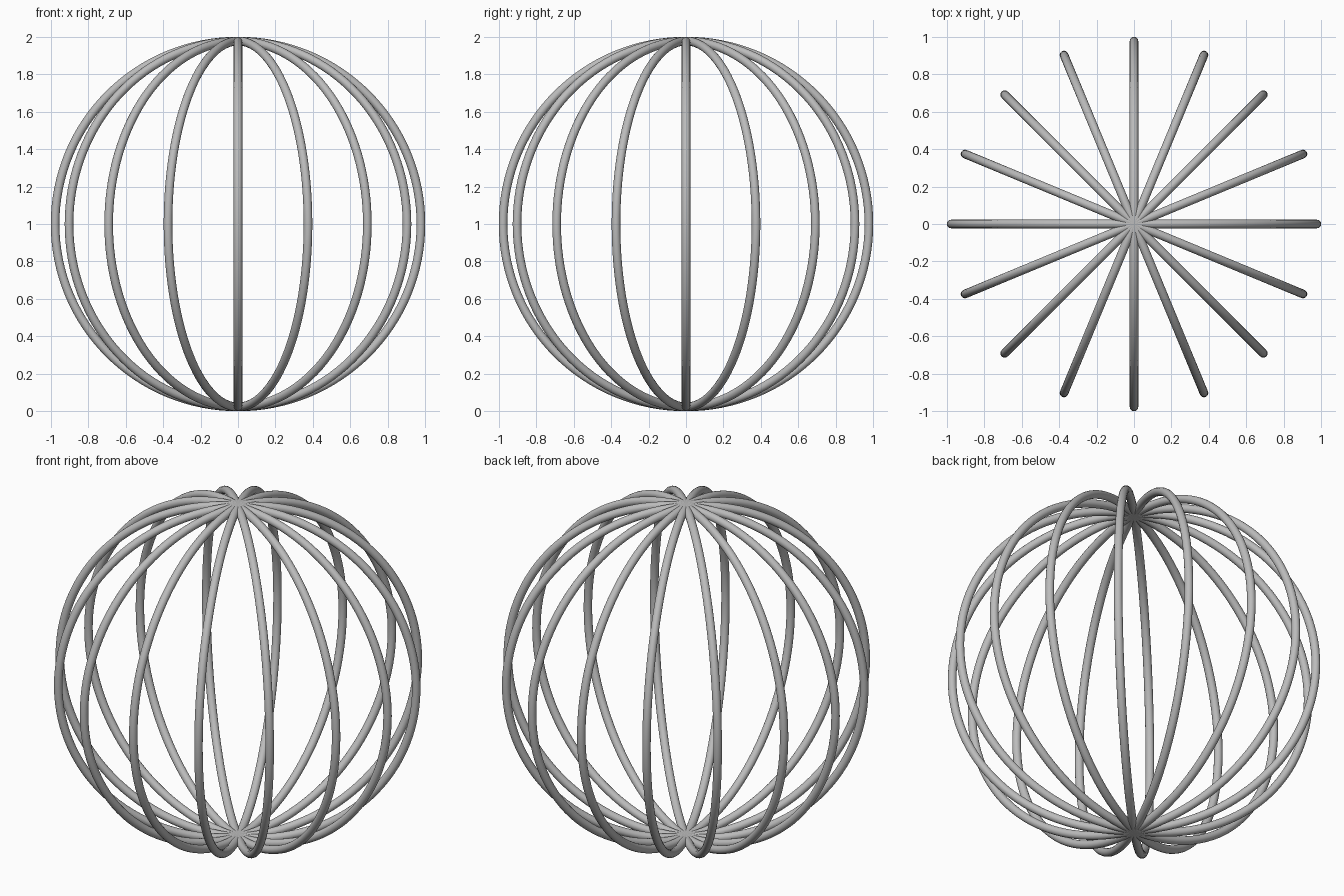
import bpy
import math

cube = bpy.data.objects.get("Cube")
if cube:
    bpy.data.objects.remove(cube, do_unlink=True)

RING_COUNT = 8
TUBE = 0.023

# Plain grey metal
grey = bpy.data.materials.new("grey")
grey.use_nodes = True
color = (0.5, 0.5, 0.5, 1)
grey.diffuse_color = color
grey.node_tree.nodes["Principled BSDF"].inputs["Base Color"].default_value = color

# Upright rings crossing at the two poles
for i in range(RING_COUNT):
    bpy.ops.mesh.primitive_torus_add(
        major_radius=1 - TUBE, minor_radius=TUBE,
        major_segments=128, minor_segments=16,
        location=(0, 0, 1),
        rotation=(math.pi / 2, 0, i * math.pi / RING_COUNT))
    ring = bpy.context.object
    ring.name = f"meridian_ring_{i + 1}"
    ring.data.materials.append(grey)
    bpy.ops.object.shade_smooth()
